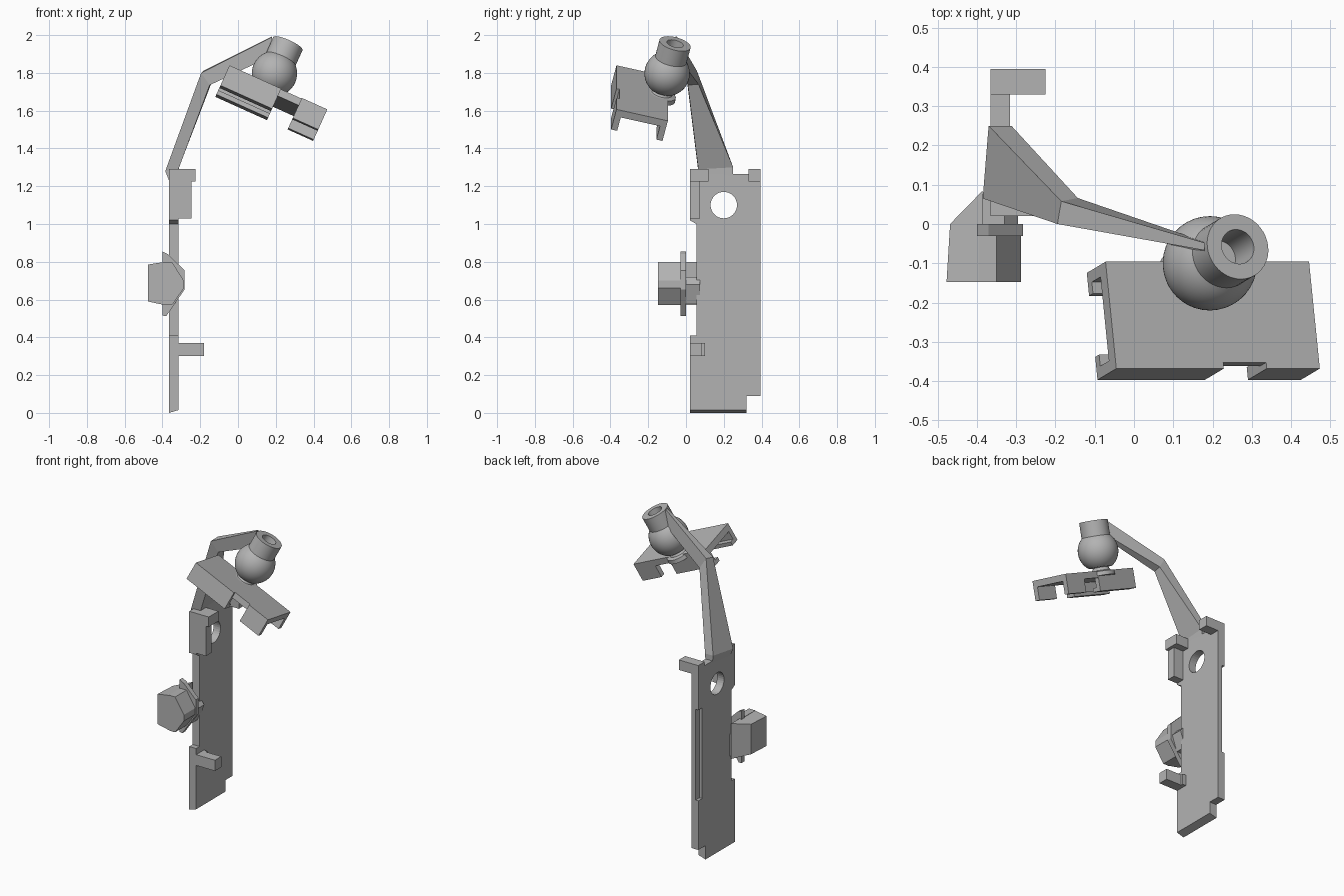
import bpy
import bmesh
import math
from mathutils import Matrix, Vector

cube = bpy.data.objects.get("Cube")
if cube:
    bpy.data.objects.remove(cube, do_unlink=True)

grey = bpy.data.materials.new("light grey")
grey.use_nodes = True
colour = (0.45, 0.45, 0.45, 1)
grey.diffuse_color = colour
grey.node_tree.nodes["Principled BSDF"].inputs["Base Color"].default_value = colour


def finish(name, bm, matrix=None):
    if matrix:
        bm.transform(matrix)
    bmesh.ops.recalc_face_normals(bm, faces=bm.faces)
    mesh = bpy.data.meshes.new(name)
    bm.to_mesh(mesh)
    bm.free()
    mesh.materials.append(grey)
    obj = bpy.data.objects.new(name, mesh)
    bpy.context.collection.objects.link(obj)
    return obj


def loft(name, rings, matrix=None):
    """Closed solid through matching rings of points."""
    bm = bmesh.new()
    rows = [[bm.verts.new(p) for p in ring] for ring in rings]
    for a, b in zip(rows, rows[1:]):
        for i in range(len(a)):
            j = (i + 1) % len(a)
            bm.faces.new((a[i], a[j], b[j], b[i]))
    bm.faces.new(rows[0])
    bm.faces.new(rows[-1])
    return finish(name, bm, matrix)


def prism(name, profile, lo, hi, axis=0, matrix=None):
    """Extrude a flat profile along one axis."""
    def place(p, d):
        q = list(p)
        q.insert(axis, d)
        return q
    return loft(name, [[place(p, d) for p in profile] for d in (lo, hi)], matrix)


def box(name, x, y, z, matrix=None):
    corners = [(y[0], z[0]), (y[1], z[0]), (y[1], z[1]), (y[0], z[1])]
    return prism(name, corners, x[0], x[1], 0, matrix)


def cut(target, cutter):
    cutter.hide_render = True
    mod = target.modifiers.new("cut", 'BOOLEAN')
    mod.object = cutter
    mod.solver = 'EXACT'
    bpy.context.view_layer.objects.active = target
    bpy.ops.object.modifier_apply(modifier=mod.name)
    bpy.data.objects.remove(cutter, do_unlink=True)


# Back plate with edge notches, chamfered foot and two round holes
XL, XR = -0.365, -0.315
plate = prism("back_plate", [
    (0.02, 0), (0.32, 0), (0.32, 0.09), (0.395, 0.09), (0.395, 1.29), (0.33, 1.29),
    (0.33, 1.265), (0.12, 1.265), (0.12, 1.29), (0.02, 1.29), (0.02, 1.02),
    (0.055, 1.0), (0.055, 0.41), (0.02, 0.41)], XL, XR)
for v in plate.data.vertices:
    if v.co.z < 0.01 and v.co.x > -0.34:
        v.co.z = 0.015
for z in (0.25, 1.1):
    bm = bmesh.new()
    bmesh.ops.create_cone(bm, cap_ends=True, segments=32, radius1=0.07, radius2=0.07, depth=0.3)
    spot = Matrix.Translation((-0.34, 0.2, z)) @ Matrix.Rotation(math.pi / 2, 4, 'Y')
    cut(plate, finish("hole_cutter", bm, spot))
cut(plate, box("rebate_cutter", (-0.4, -0.345), (0.355, 0.45), (0.41, 1.0)))

# Tabs on the plate
box("top_front_tab", (XR, -0.225), (0.02, 0.12), (1.225, 1.29))
box("top_back_tab", (XR, -0.225), (0.33, 0.395), (1.225, 1.29))
box("tab_support", (XR, -0.245), (0.02, 0.075), (1.03, 1.225))
box("lower_tab", (XR, -0.18), (0.02, 0.085), (0.3, 0.37))
box("lower_tab_root", (XR, -0.29), (0.085, 0.1), (0.3, 0.37))

# Side knob: faceted body, tapered lobe, thin flange and tail
prism("knob_body", [(-0.395, 0.80), (-0.35, 0.80), (-0.287, 0.70), (-0.287, 0.66),
                    (-0.35, 0.57), (-0.395, 0.57)], -0.147, -0.03, 1)
lobe = [(-0.477, -0.147), (-0.468, 0.0), (-0.385, 0.085), (-0.385, -0.147)]
loft("knob_lobe", [[(x, y, 0.59 - 0.02 * (x > -0.4)) for x, y in lobe],
                   [(x, y, 0.785 + 0.015 * (x > -0.4)) for x, y in lobe]])
prism("knob_flange", [(-0.4, 0.855), (-0.37, 0.84), (-0.283, 0.754), (-0.283, 0.653),
                      (-0.38, 0.512), (-0.4, 0.515)], -0.03, 0.0, 1)
prism("knob_tail", [(-0.39, 0.72), (-0.33, 0.72), (-0.295, 0.68), (-0.33, 0.58),
                    (-0.39, 0.58)], 0.0, 0.075, 1)

# Bent tapering arm from the plate to the barrel
loft("bent_arm", [
    [(-0.365, 0.065, 1.23), (-0.365, 0.25, 1.25), (XR, 0.25, 1.25), (XR, 0.065, 1.23)],
    [(-0.385, 0.065, 1.28), (-0.37, 0.25, 1.30), (-0.312, 0.25, 1.30), (XR, 0.065, 1.29)],
    [(-0.195, 0.0, 1.80), (-0.185, 0.058, 1.81), (-0.143, 0.066, 1.74), (-0.15, 0.01, 1.735)],
    [(0.18, -0.067, 1.99), (0.18, -0.048, 1.992), (0.18, -0.045, 1.89), (0.18, -0.075, 1.89)]])

# Tilted frame of the head: u along it, v across it, n out of its top
u = Vector((0.91, 0, -0.41)).normalized()
v = Vector((-0.1, 0.97, -0.215))
v = (v - u * v.dot(u)).normalized()
n = u.cross(v)
tilt = Matrix((u, v, n)).transposed().to_4x4()
head = Matrix.Translation((-0.045, -0.368, 1.84)) @ tilt
ball = Matrix.Translation((0.193, -0.10, 1.797)) @ tilt

# Ball, neck and hollow barrel, turned as one piece
R = 0.12
profile = [(0, -0.15), (0.08, -0.15), (0.078, -0.125), (0.055, -0.118), (0.045, -0.1)]
start, end = math.acos(0.1 / R) + 0.05, math.pi - math.asin(0.085 / R)
for i in range(17):
    a = start + (end - start) * i / 16
    profile.append((R * math.sin(a), -R * math.cos(a)))
profile += [(0.085, 0.178), (0.045, 0.178), (0.045, 0.06), (0, 0.06)]
bm = bmesh.new()
verts = [bm.verts.new((r, 0, z)) for r, z in profile]
edges = [bm.edges.new(pair) for pair in zip(verts, verts[1:])]
bmesh.ops.spin(bm, geom=verts + edges, cent=(0, 0, 0), axis=(0, 0, 1),
               angle=math.tau, steps=40, use_merge=False)
bmesh.ops.remove_doubles(bm, verts=bm.verts, dist=0.0001)
joint = finish("ball_joint", bm, ball)
bpy.ops.object.select_all(action='DESELECT')
joint.select_set(True)
bpy.context.view_layer.objects.active = joint
bpy.ops.object.shade_smooth_by_angle(angle=math.radians(30))

# Head: two channel clips joined by a narrower bridge
W, T, H = 0.28, 0.04, 0.12
lipped = [(0, 0), (W, 0), (W, -H), (W - 0.06, -H), (W - 0.06, -0.095), (W - 0.03, -0.095),
          (W - 0.03, -T), (0.03, -T), (0.03, -0.095), (0.06, -0.095), (0.06, -H), (0, -H)]
plain = [(0, 0), (W, 0), (W, -H), (W - 0.033, -H), (W - 0.033, -T),
         (0.033, -T), (0.033, -H), (0, -H)]
prism("long_clip", lipped, 0, 0.3, 0, head)
prism("short_clip", plain, 0.42, 0.568, 0, head)
box("clip_bridge", (0.3, 0.42), (0.016, W), (-T, 0), head)
